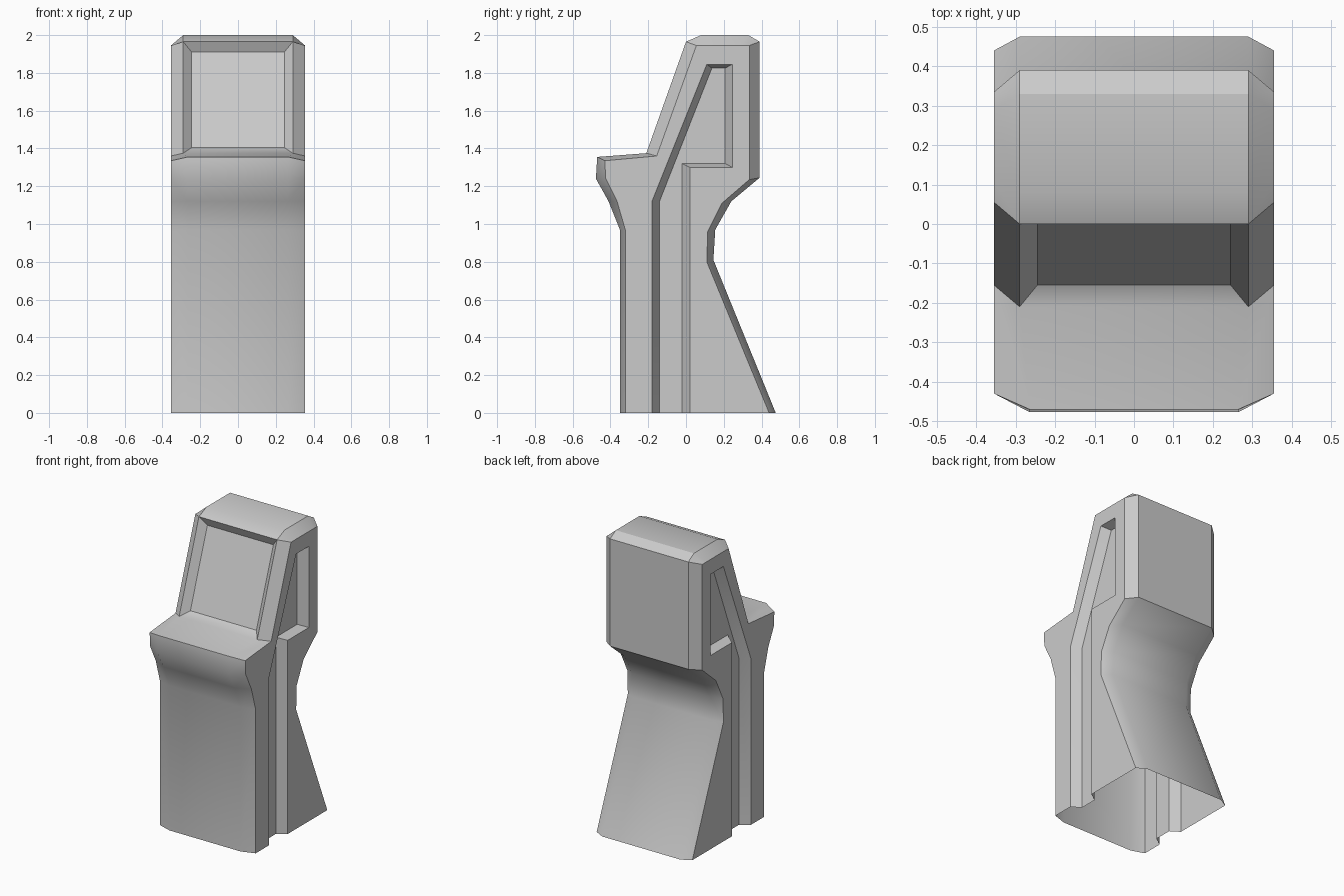
import bpy, bmesh, math

if "Cube" in bpy.data.objects:
    bpy.data.objects.remove(bpy.data.objects["Cube"])

SIDE_X = 0.355      # half width of the cabinet
DEPTH = 0.06        # depth of the side recess

# Cabinet outline: (half width of centre band, y, z, inset y, inset z on the side face)
OUTLINE = [
    (0.265, -0.35, 0.00, -0.32, 0.00),
    (0.265, -0.35, 0.97, -0.32, 0.965),
    (0.265, -0.41, 1.12, -0.365, 1.12),
    (0.265, -0.477, 1.24, -0.425, 1.24),
    (0.265, -0.47, 1.355, -0.43, 1.335),
    (0.29, -0.21, 1.375, -0.155, 1.36),
    (0.29, 0.00, 1.965, 0.055, 1.945),
    (0.29, 0.08, 2.00, 0.11, 1.945),
    (0.29, 0.33, 2.00, 0.29, 1.945),
    (0.29, 0.39, 1.965, 0.335, 1.945),
    (0.29, 0.39, 1.245, 0.335, 1.235),
    (0.29, 0.24, 1.12, 0.19, 1.11),
    (0.29, 0.155, 0.97, 0.115, 0.96),
    (0.29, 0.145, 0.81, 0.11, 0.80),
    (0.29, 0.475, 0.00, 0.44, 0.00),
]
SCREEN = 5          # outline segment that holds the screen

# Side recess: rim and floor outlines (y, z), open at the bottom
RIM = [(-0.18, 0), (-0.18, 1.12), (0.11, 1.845), (0.245, 1.845),
       (0.245, 1.30), (0.02, 1.30), (0.02, 0)]
FLOOR = [(-0.14, 0), (-0.14, 1.12), (0.137, 1.825), (0.207, 1.825),
         (0.207, 1.32), (-0.02, 1.32), (-0.02, 0)]

bm = bmesh.new()


def strip(a, b, skip=None):
    """Join two rows of vertices with quads."""
    for i in range(len(a) - 1):
        if i != skip:
            bm.faces.new((a[i], a[i + 1], b[i + 1], b[i]))


bands = []
for s in (-1, 1):
    # Chamfered edge between the centre band and the side
    band = [bm.verts.new((s * x, y, z)) for x, y, z, _, _ in OUTLINE]
    side = [bm.verts.new((s * SIDE_X, y, z)) for _, _, _, y, z in OUTLINE]
    strip(band, side)
    bands.append(band)

    # Side face around the recess, recess walls and floor
    rim = [bm.verts.new((s * SIDE_X, y, z)) for y, z in RIM]
    floor = [bm.verts.new((s * (SIDE_X - DEPTH), y, z)) for y, z in FLOOR]
    bm.faces.new(side + rim[::-1])
    strip(rim, floor)
    bm.faces.new(floor)

# Centre band running over front, roof and back (underside stays open)
left, right = bands
strip(left, right, skip=SCREEN)

# Sunken screen with sloping surround
frame = [left[SCREEN], right[SCREEN], right[SCREEN + 1], left[SCREEN + 1]]
glass = [bm.verts.new(co) for co in (
    (-0.245, -0.155, 1.405), (0.245, -0.155, 1.405),
    (0.245, 0.025, 1.91), (-0.245, 0.025, 1.91))]
strip(frame + frame[:1], glass + glass[:1])
bm.faces.new(glass)

bmesh.ops.recalc_face_normals(bm, faces=bm.faces[:])
mesh = bpy.data.meshes.new("game_cabinet")
bm.to_mesh(mesh)
bm.free()
cabinet = bpy.data.objects.new("game_cabinet", mesh)
bpy.context.collection.objects.link(cabinet)

# Soft shading on shallow bends only
bpy.context.view_layer.objects.active = cabinet
cabinet.select_set(True)
bpy.ops.object.shade_smooth_by_angle(angle=math.radians(30))
